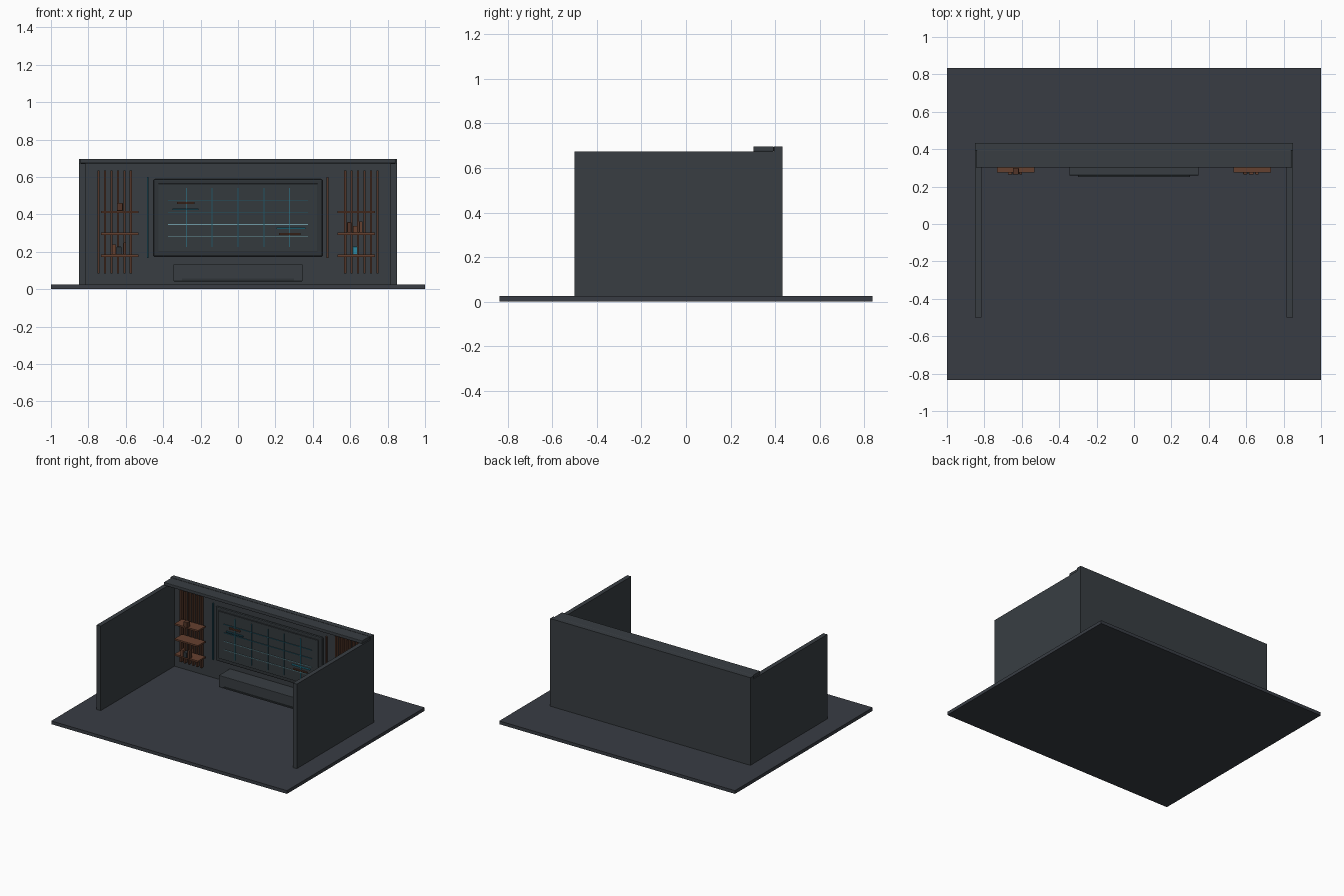
import bpy


def material(name, rgb):
    m = bpy.data.materials.new(name)
    m.diffuse_color = (*rgb, 1)
    return m


FLOOR = material("slate_floor", (0.040, 0.046, 0.057))
WALL = material("charcoal_wall", (0.040, 0.048, 0.055))
TRIM = material("dark_trim", (0.028, 0.034, 0.039))
SCREEN = material("screen_grey", (0.034, 0.042, 0.047))
SLAT = material("dark_wood", (0.085, 0.036, 0.021))
SHELF = material("warm_wood", (0.13, 0.052, 0.029))
CYAN = material("cyan", (0.025, 0.25, 0.36))
TEAL = material("deep_teal", (0.015, 0.09, 0.13))
PALE = material("pale_cyan", (0.16, 0.33, 0.38))


def box(name, x, y, z, mat, bevel=0):
    """Box spanning the given (min, max) ranges, with an optional bevel."""
    verts = [(a, b, c) for a in x for b in y for c in z]
    faces = [(0, 1, 3, 2), (4, 6, 7, 5), (0, 4, 5, 1),
             (2, 3, 7, 6), (0, 2, 6, 4), (1, 5, 7, 3)]
    me = bpy.data.meshes.new(name)
    me.from_pydata(verts, [], faces)
    me.materials.append(mat)
    ob = bpy.data.objects.new(name, me)
    bpy.context.collection.objects.link(ob)
    if bevel:
        mod = ob.modifiers.new("bevel", 'BEVEL')
        mod.width = bevel
        mod.segments = 2
    return ob


def mid(c, w):
    return (c - w / 2, c + w / 2)


# Room shell
box("floor", (-1, 1), (-0.835, 0.835), (0, 0.025), FLOOR)
box("back_wall", (-0.85, 0.85), (0.394, 0.433), (0.025, 0.697), WALL)
for side, s in (("left", -1), ("right", 1)):
    box(side + "_wall", mid(s * 0.832, 0.034), (-0.5, 0.394), (0.025, 0.673), WALL)
box("ceiling_ledge", (-0.842, 0.842), (0.302, 0.394), (0.673, 0.697), WALL, 0.004)

# Floating console with a thin front strip
box("console", (-0.345, 0.345), (0.26, 0.394), (0.042, 0.132), WALL, 0.003)
box("console_strip", (-0.3, 0.3), (0.252, 0.26), (0.046, 0.056), TRIM)

# Display: raised border bars around a panel
box("display_back", (-0.452, 0.452), (0.372, 0.394), (0.174, 0.588), TRIM, 0.008)
box("display_panel", (-0.425, 0.425), (0.364, 0.373), (0.202, 0.564), SCREEN, 0.002)

# Thin grid on the display
GY = (0.359, 0.364)
for i in range(5):
    x = (i - 2) * 0.1385
    box("grid_upright", mid(x, 0.004), GY, (0.225, 0.54),
        CYAN if i in (0, 4) else TEAL)
for i in range(4):
    box("grid_row", (-0.373, 0.373), GY, mid(0.281 + i * 0.065, 0.004),
        PALE if i < 2 else TEAL)

# Accent bars on the display
box("upper_accent_wood", (-0.325, -0.232), (0.354, 0.364), mid(0.460, 0.011), SLAT)
box("upper_accent_teal", (-0.35, -0.21), (0.354, 0.364), mid(0.427, 0.008), TEAL)
box("lower_accent_cyan", (0.205, 0.36), (0.354, 0.364), mid(0.325, 0.008), CYAN)
box("lower_accent_wood", (0.22, 0.335), (0.354, 0.364), mid(0.295, 0.009), SLAT)

# Vertical light strips beside the display
box("left_light_strip", mid(-0.482, 0.007), (0.38, 0.394), (0.168, 0.6), TEAL)
box("right_light_strip", mid(0.479, 0.009), (0.38, 0.394), (0.168, 0.6), SLAT)

# Slatted panels with shelves, mirrored left and right
for side, s in (("left", -1), ("right", 1)):
    for i in range(6):
        box(side + "_slat", mid(s * (0.573 + i * 0.0345), 0.012),
            (0.366, 0.394), (0.085, 0.635), SLAT)
    for z in (0.179, 0.297, 0.413):
        box(side + "_shelf", mid(s * 0.632, 0.2), (0.275, 0.366), mid(z, 0.012), SHELF)

# Shelf ornaments: centre x, width, base z, height, colour
ORNAMENTS = [
    ("left_vase", -0.632, 0.032, 0.419, 0.042, SLAT),
    ("left_book", -0.663, 0.022, 0.185, 0.055, SHELF),
    ("left_dark_book", -0.636, 0.028, 0.185, 0.042, TRIM),
    ("left_tall_book", -0.606, 0.016, 0.185, 0.065, SLAT),
    ("right_book", 0.595, 0.022, 0.303, 0.055, SLAT),
    ("right_short_book", 0.627, 0.024, 0.303, 0.035, SHELF),
    ("right_tall_book", 0.657, 0.018, 0.303, 0.06, SHELF),
    ("right_cup", 0.626, 0.026, 0.185, 0.042, CYAN),
]
for name, x, w, z, h, mat in ORNAMENTS:
    box(name, mid(x, w), (0.265, 0.30), (z, z + h), mat, 0.003)
